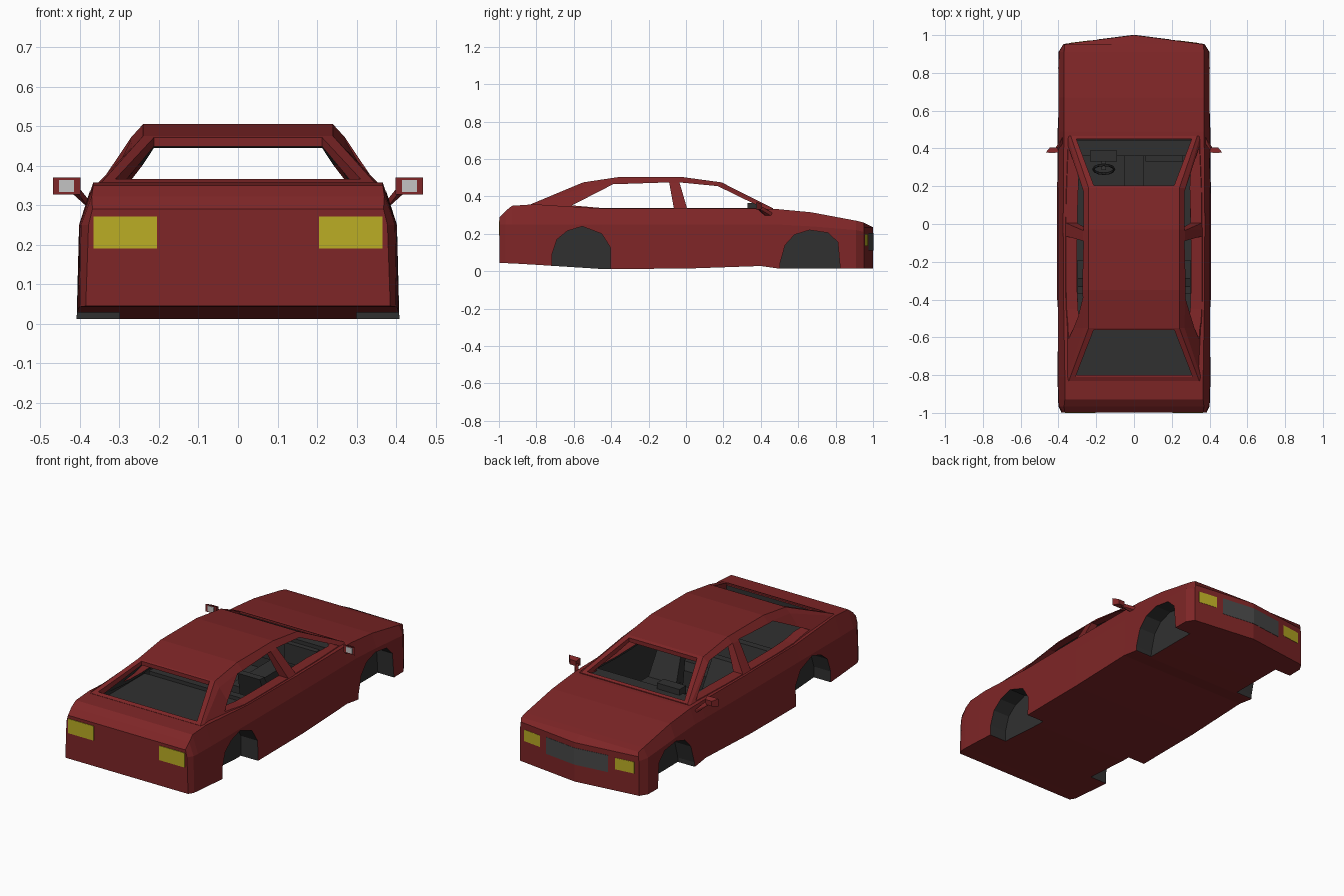
import bpy, bmesh, math

if "Cube" in bpy.data.objects:
    bpy.data.objects.remove(bpy.data.objects["Cube"])


def material(name, r, g, b):
    m = bpy.data.materials.new(name)
    m.diffuse_color = (r, g, b, 1)
    m.use_nodes = True
    m.node_tree.nodes["Principled BSDF"].inputs["Base Color"].default_value = m.diffuse_color
    return m


RED = material("red paint", 0.21, 0.019, 0.02)
DARK = material("dark trim", 0.03, 0.03, 0.03)
YELLOW = material("yellow lamp", 0.50, 0.42, 0.018)
GREY = material("grille grey", 0.065, 0.065, 0.065)
SILVER = material("mirror glass", 0.55, 0.55, 0.55)


def finish(name, bm, mats, index=0):
    bmesh.ops.recalc_face_normals(bm, faces=bm.faces)
    for f in bm.faces:
        f.material_index = index
    me = bpy.data.meshes.new(name)
    bm.to_mesh(me)
    bm.free()
    for m in mats:
        me.materials.append(m)
    ob = bpy.data.objects.new(name, me)
    bpy.context.collection.objects.link(ob)
    return ob


def hull(name, pts, mats, index=0):
    bm = bmesh.new()
    for p in pts:
        bm.verts.new(p)
    bmesh.ops.convex_hull(bm, input=bm.verts)
    bmesh.ops.dissolve_limit(bm, angle_limit=0.01, verts=bm.verts, edges=bm.edges)
    return finish(name, bm, mats, index)


def box(name, x0, x1, y0, y1, z0, z1, mats, index=0):
    return hull(name, [(x, y, z) for x in (x0, x1) for y in (y0, y1) for z in (z0, z1)], mats, index)


def loft(name, stations, mats, index=0):
    """stations: (y, centre bow, half section from bottom to top as x, z pairs)"""
    bm = bmesh.new()
    rings = []
    for y, bow, half in stations:
        ring = [(0, y + bow, half[0][1])] + [(x, y, z) for x, z in half]
        ring += [(0, y + bow, half[-1][1])] + [(-x, y, z) for x, z in reversed(half)]
        rings.append([bm.verts.new(p) for p in ring])
    n = len(rings[0])
    for a, b in zip(rings, rings[1:]):
        for i in range(n):
            bm.faces.new((a[i], a[(i + 1) % n], b[(i + 1) % n], b[i]))
    for r in (rings[0], rings[-1]):
        bm.faces.new(r[:n // 2 + 1])
        bm.faces.new(r[n // 2:] + [r[0]])
    return finish(name, bm, mats, index)


def cut(ob, cutter):
    mod = ob.modifiers.new("cut", 'BOOLEAN')
    mod.operation = 'DIFFERENCE'
    mod.solver = 'EXACT'
    mod.object = cutter
    bpy.context.view_layer.objects.active = ob
    bpy.ops.object.modifier_apply(modifier=mod.name)
    bpy.data.objects.remove(cutter)


BODY = [RED, DARK]

# Lower body: y, bow, bottom x/z, waist x/z, shoulder x/z
rows = [
    (-.997, 0, .385, .045, .378, .25, .368, .290),
    (-.965, 0, .400, .043, .397, .25, .370, .322),
    (-.930, 0, .402, .042, .400, .25, .366, .350),
    (-.810, 0, .405, .035, .402, .25, .366, .358),
    (-.450, 0, .408, .012, .402, .25, .372, .335),
    (.000, 0, .408, .014, .402, .25, .375, .335),
    (.400, 0, .405, .028, .400, .25, .372, .335),
    (.490, 0, .405, .015, .400, .25, .370, .332),
    (.670, 0, .403, .014, .400, .24, .370, .315),
    (.910, 0, .400, .014, .398, .22, .370, .270),
    (.950, 0, .375, .014, .374, .21, .368, .260),
    (.953, .047, .373, .014, .373, .20, .368, .235),
]
body = loft("lower_body", [(r[0], r[1], [r[2:4], r[4:6], r[6:8]]) for r in rows], BODY)

# Wheel arches, dark inside
rear_arch = [(-.717, -.05), (-.717, .09), (-.69, .17), (-.635, .215), (-.555, .24),
             (-.45, .2), (-.403, .125), (-.403, -.05)]
front_arch = [(.5, -.05), (.502, .04), (.53, .14), (.58, .195), (.66, .22),
              (.76, .205), (.812, .155), (.83, -.05)]
for arch in (rear_arch, front_arch):
    for s in (1, -1):
        cut(body, hull("arch_cutter", [(s * x, y, z) for x in (.30, .6) for y, z in arch], BODY, 1))

# Cabin tub and parcel shelf recess
cut(body, box("tub_cutter", -.345, .345, -.37, .447, .06, .5, BODY, 1))
cut(body, box("shelf_cutter", -.325, .325, -.80, -.36, .30, .5, BODY, 1))

# Greenhouse: roof and pillars, hollow with dark lining
roof = [
    (-.83, .37, .32, .360, .350, .345, .358),
    (-.55, .37, .32, .268, .447, .240, .475),
    (-.35, .372, .32, .270, .472, .240, .505),
    (-.03, .372, .32, .270, .472, .240, .505),
    (.19, .37, .32, .270, .450, .240, .475),
    (.465, .36, .32, .350, .330, .335, .337),
]
cabin = loft("roof_and_pillars", [(r[0], 0, [r[1:3], r[3:5], r[5:7]]) for r in roof], BODY)
inner = []
for r in roof:
    y = max(-.80, min(.43, r[0]))
    inner.append((y, 0, [(r[1] - .026, .25), (r[3] - .026, r[4] - .022), (r[5] - .02, r[6] - .022)]))
cut(cabin, loft("lining_cutter", inner, BODY, 1))

# Window openings
rear_side = [(-.61, .352), (-.39, .465), (-.09, .475), (-.065, .338), (-.45, .338)]
front_side = [(-.035, .475), (.17, .455), (.41, .338), (.005, .338)]
for win in (rear_side, front_side):
    cut(cabin, hull("window_cutter", [(x, y, z) for x in (-.6, .6) for y, z in win], BODY))
for ya, xa, yb, xb in ((-.81, .31, -.56, .213), (.45, .305, .205, .213)):
    cut(cabin, hull("screen_cutter", [(s * x, y, z) for s in (1, -1)
                                      for x, y in ((xa, ya), (xb, yb)) for z in (.3, .6)], BODY))


# Nose plates follow the shallow V of the front
def nose_plate(name, x0, x1, z0, z1, mat):
    pts = [(x, .9985 - .047 * abs(x) / .373 + d, z) for x in (x0, x1) for z in (z0, z1) for d in (-.003, .003)]
    hull(name, pts, [mat])


for s, side in ((1, "right"), (-1, "left")):
    nose_plate("grille_" + side, 0, s * .195, .11, .205, GREY)
    nose_plate("headlight_" + side, s * .235, s * .345, .135, .2, YELLOW)
    # Tail lamps
    box("tail_lamp_" + side, s * .205, s * .366, -1.0, -.995, .19, .272, [YELLOW])
    # Door mirrors
    hull("mirror_housing_" + side,
         [(s * x, .378, z) for x in (.398, .468) for z in (.327, .37)]
         + [(s * x, .405, z) for x in (.405, .445) for z in (.332, .36)], [RED])
    box("mirror_glass_" + side, s * .415, s * .453, .375, .379, .333, .364, [SILVER])
    hull("mirror_stalk_" + side,
         [(s * .405, y, .33 + d) for y in (.385, .402) for d in (0, .018)]
         + [(s * .425, .39, .335)]
         + [(s * .375, y, .29 + d) for y in (.43, .465) for d in (0, .02)], [RED])
    # Front seats
    cx = s * .165
    box("seat_cushion_" + side, cx - .09, cx + .09, -.06, .15, .06, .15, [DARK])
    hull("seat_back_" + side,
         [(cx + x, y, .12) for x in (-.09, .09) for y in (-.08, -.01)]
         + [(cx + x, y, .325) for x in (-.07, .07) for y in (-.14, -.10)], [DARK])

# Rear bench
box("rear_bench_cushion", -.30, .30, -.36, -.19, .06, .15, [DARK])
hull("rear_bench_back", [(x, y, .12) for x in (-.3, .3) for y in (-.37, -.28)]
     + [(x, y, .32) for x in (-.3, .3) for y in (-.37, -.33)], [DARK])

# Dashboard, instrument hood, console and steering wheel
box("dashboard", -.344, .344, .36, .446, .17, .331, [DARK])
box("glovebox", .06, .26, .33, .37, .2, .31, [DARK])
box("instrument_hood", -.232, -.09, .33, .39, .25, .364, [DARK])
box("centre_console", -.05, .05, .0, .37, .06, .17, [DARK])
bpy.ops.mesh.primitive_torus_add(major_segments=12, minor_segments=6, major_radius=.055,
                                 minor_radius=.007, location=(-.16, .29, .27),
                                 rotation=(math.radians(65), 0, 0))
wheel = bpy.context.object
wheel.name = "steering_wheel"
wheel.data.materials.append(DARK)
hull("steering_column", [(-.16 + a, y, z + b) for y, z in ((.285, .27), (.37, .235))
                         for a in (-.012, .012) for b in (-.012, .012)], [DARK])
